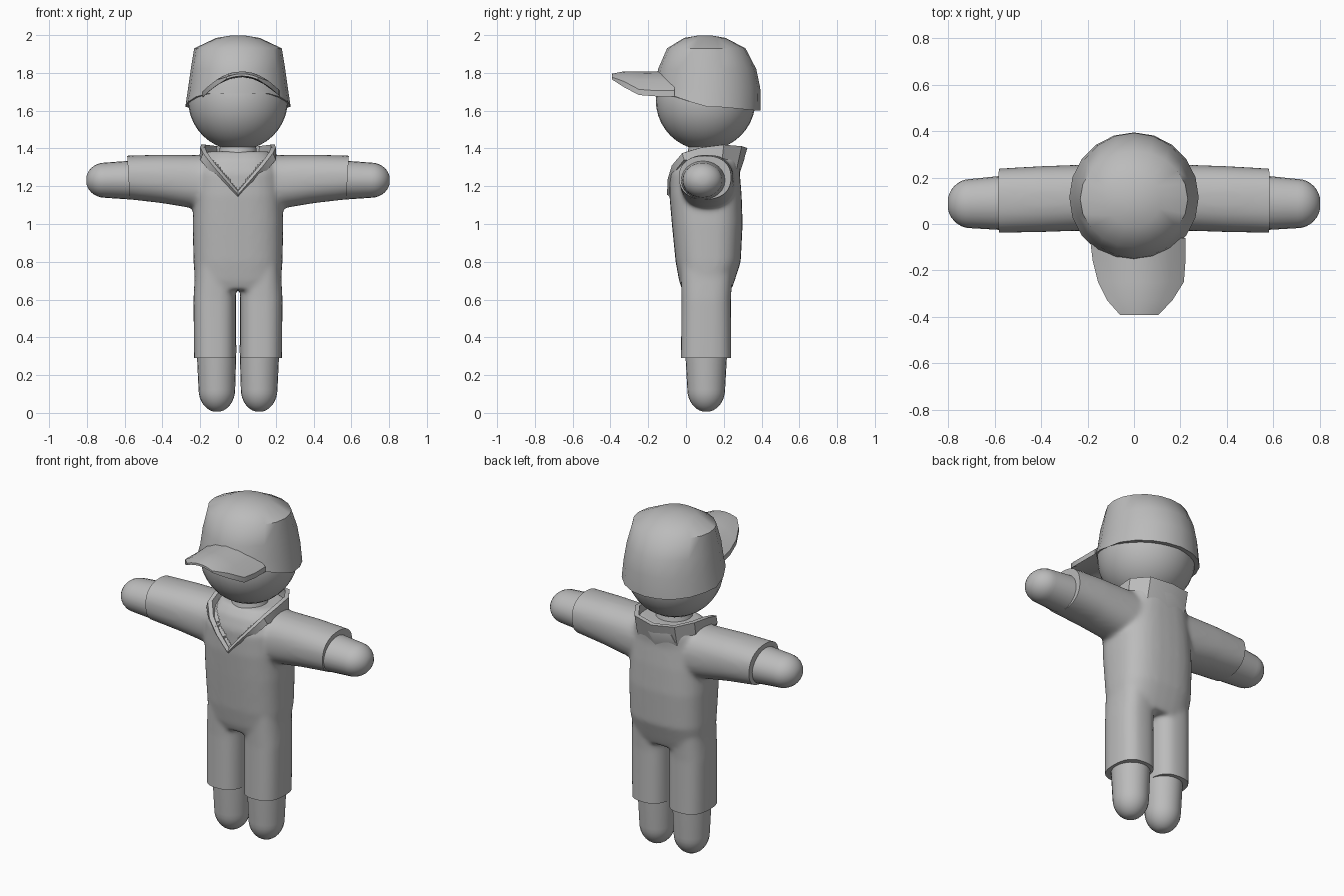
import bpy, bmesh, math
from mathutils import Vector

if "Cube" in bpy.data.objects:
    bpy.data.objects.remove(bpy.data.objects["Cube"])

grey = bpy.data.materials.new("plain_grey")
grey.diffuse_color = (0.5, 0.5, 0.5, 1)
grey.use_nodes = True
grey.node_tree.nodes["Principled BSDF"].inputs["Base Color"].default_value = grey.diffuse_color


def finish(bm, name, angle=40):
    bmesh.ops.recalc_face_normals(bm, faces=bm.faces)
    me = bpy.data.meshes.new(name)
    bm.to_mesh(me)
    bm.free()
    for p in me.polygons:
        p.use_smooth = True
    me.set_sharp_from_angle(angle=math.radians(angle))
    me.materials.clear()
    me.materials.append(grey)
    ob = bpy.data.objects.new(name, me)
    bpy.context.collection.objects.link(ob)
    return ob


def oval(rx, ry, n, power):
    pts = []
    for i in range(n):
        t = 2 * math.pi * i / n
        c, s = math.cos(t), math.sin(t)
        pts.append((rx * math.copysign(abs(c) ** (2 / power), c),
                    ry * math.copysign(abs(s) ** (2 / power), s)))
    return pts


def bridge(bm, loops, closed=False):
    """Skin a list of equally long point loops; cap the ends unless closed."""
    vs = [[bm.verts.new(p) for p in loop] for loop in loops]
    pairs = list(zip(vs, vs[1:])) + ([(vs[-1], vs[0])] if closed else [])
    for a, b in pairs:
        n = len(a)
        for i in range(n):
            bm.faces.new((a[i], a[(i + 1) % n], b[(i + 1) % n], b[i]))
    if not closed:
        bm.faces.new(vs[0])
        bm.faces.new(vs[-1])


def loft(bm, rings, axis="z", side=1, n=32, power=2.0):
    """rings: (position on axis, min1, max1, min2, max2), mirrored in x by side."""
    loops = []
    for t, a0, a1, b0, b1 in rings:
        loop = []
        for u, v in oval((a1 - a0) / 2, (b1 - b0) / 2, n, power):
            u, v = u + (a0 + a1) / 2, v + (b0 + b1) / 2
            loop.append((side * t, u, v) if axis == "x" else (side * u, v, t))
        loops.append(loop)
    bridge(bm, loops)


# Suit: torso, sleeves and trouser legs fused into one smooth skin
bm = bmesh.new()
loft(bm, [(z, -r, r, f, b) for z, r, f, b in (
    (.65, .215, -.02, .24), (.7, .228, -.037, .258), (.8, .236, -.055, .29),
    (1.0, .24, -.075, .3), (1.15, .235, -.088, .295), (1.27, .225, -.088, .285),
    (1.34, .2, -.062, .29), (1.385, .17, -.02, .28))], power=2.7)
for s in (1, -1):
    loft(bm, [(.1, -.03, .26, 1.06, 1.365), (.25, -.03, .255, 1.085, 1.365),
              (.4, -.035, .25, 1.11, 1.367), (.66, -.04, .235, 1.14, 1.36)],
         "x", s, power=2.3)
    loft(bm, [(.2, .011, .232, -.028, .24), (.6, .011, .236, -.024, .238),
              (.8, .011, .225, -.03, .25)], "z", s, power=2.6)
raw = finish(bm, "suit_blank")
mod = raw.modifiers.new("fuse", "REMESH")
mod.mode, mod.voxel_size = "VOXEL", 0.011
mod = raw.modifiers.new("soften", "SMOOTH")
mod.factor, mod.iterations = 0.5, 14
dg = bpy.context.evaluated_depsgraph_get()
fused = bpy.data.meshes.new_from_object(raw.evaluated_get(dg))
bm = bmesh.new()
bm.from_mesh(fused)
bpy.data.objects.remove(raw)
bpy.data.meshes.remove(fused)
# crisp cuffs
for co, no in (((.58, 0, 0), (1, 0, -.06)), ((-.58, 0, 0), (-1, 0, -.06)),
               ((0, 0, .29), (0, 0, -1))):
    if co[0]:
        co = (co[0], 0, 1.25)
    cut = bmesh.ops.bisect_plane(bm, geom=bm.verts[:] + bm.edges[:] + bm.faces[:],
                                 plane_co=co, plane_no=no, clear_outer=True)
    edges = [e for e in cut["geom_cut"] if isinstance(e, bmesh.types.BMEdge)]
    bmesh.ops.holes_fill(bm, edges=edges, sides=0)
# sunken chest inside the neckline
for v in bm.verts:
    x, y, z = v.co
    if z > 1.17 and abs(x) < min((z - 1.17) * .85, .17) and y < .1:
        v.co.y = y + .03
finish(bm, "suit")

# Collar: wedge-shaped band running round the neck to a point in front
half = [((0, -.1, 1.155), (0, -.075, 1.135)), ((.07, -.098, 1.235), (.088, -.07, 1.22)),
        ((.135, -.075, 1.31), (.16, -.05, 1.29)), ((.185, -.02, 1.375), (.2, -.01, 1.34)),
        ((.2, .08, 1.405), (.205, .08, 1.335)), ((.195, .2, 1.42), (.2, .19, 1.33)),
        ((.13, .295, 1.412), (.13, .268, 1.29)), ((0, .325, 1.402), (0, .285, 1.27))]
flip = lambda p: (-p[0], p[1], p[2])
around = half + [(flip(a), flip(b)) for a, b in half[-2:0:-1]]
mid = Vector((0, .11, 1.42))
loops = []
for top, low in around:
    top, low = Vector(top), Vector(low)
    inward = (mid - top).normalized() * .025
    loops.append([low, top, top + inward, top + inward * 1.8 + Vector((0, .03, -.06))])
bm = bmesh.new()
bridge(bm, loops, closed=True)
finish(bm, "collar", 35)

# Neck
bm = bmesh.new()
loft(bm, [(1.3, -.14, .14, -.02, .24), (1.38, -.1, .1, .01, .21), (1.45, -.09, .09, .02, .2)])
finish(bm, "neck")

# Hands and feet: rounded stubs emerging from the cuffs
dome = [(math.sin(a), math.cos(a)) for a in (k * math.pi / 16 for k in range(8))]
for s, label in ((1, "left"), (-1, "right")):
    bm = bmesh.new()
    tip = [(.705 + .1 * h, .088 - .106 * r, .088 + .106 * r, 1.232 - .093 * r, 1.232 + .093 * r)
           for h, r in dome]
    loft(bm, [(.5, -.03, .215, 1.125, 1.34)] + tip, "x", s, 24)
    finish(bm, label + "_hand")
    bm = bmesh.new()
    toe = [(.125 - .12 * h, .112 - .097 * r, .112 + .097 * r, .107 - .1 * r, .107 + .1 * r)
           for h, r in dome]
    loft(bm, [(.36, .008, .22, -.006, .22)] + toe, "z", s, 24)
    finish(bm, label + "_foot")

# Head
bm = bmesh.new()
bmesh.ops.create_uvsphere(bm, u_segments=32, v_segments=20, radius=.264)
bmesh.ops.translate(bm, verts=bm.verts, vec=(0, .104, 1.655))
finish(bm, "head")

# Cap crown: faceted outline, lower at the back than over the brow
bm = bmesh.new()
loft(bm, [(z, -r, r, f, b) for z, r, f, b in (
    (1.61, .279, -.165, .395), (1.72, .264, -.163, .393), (1.82, .25, -.148, .372),
    (1.93, .232, -.1, .315), (1.985, .115, -.01, .21), (1.999, .03, .07, .13))], n=20)
for v in bm.verts:
    if v.co.z < 1.63:
        front = max(0, min(1, (.1 - v.co.y) / .2))
        v.co.z = 1.6 + .02 * min(1, max(0, (.38 - v.co.y) / .2)) + .07 * front
finish(bm, "cap_crown", 50)

# Cap brim: arched plate
rows = [(-.06, -.19, .222), (-.16, -.178, .222), (-.25, -.155, .215),
        (-.33, -.115, .165), (-.392, -.06, .105)]
bm = bmesh.new()
loops = []
for y, x0, x1 in rows:
    xs = [x0 + (x1 - x0) * k / 6 for k in range(7)]
    rise = lambda x: 1.808 - 2.5 * (x - .02) ** 2 - max(0, -y - .35) * .3
    thick = .012 if y < -.38 else .03
    loops.append([(x, y, rise(x)) for x in xs] +
                 [(x, y, rise(x) - thick) for x in reversed(xs)])
bridge(bm, loops)
finish(bm, "cap_brim", 35)
